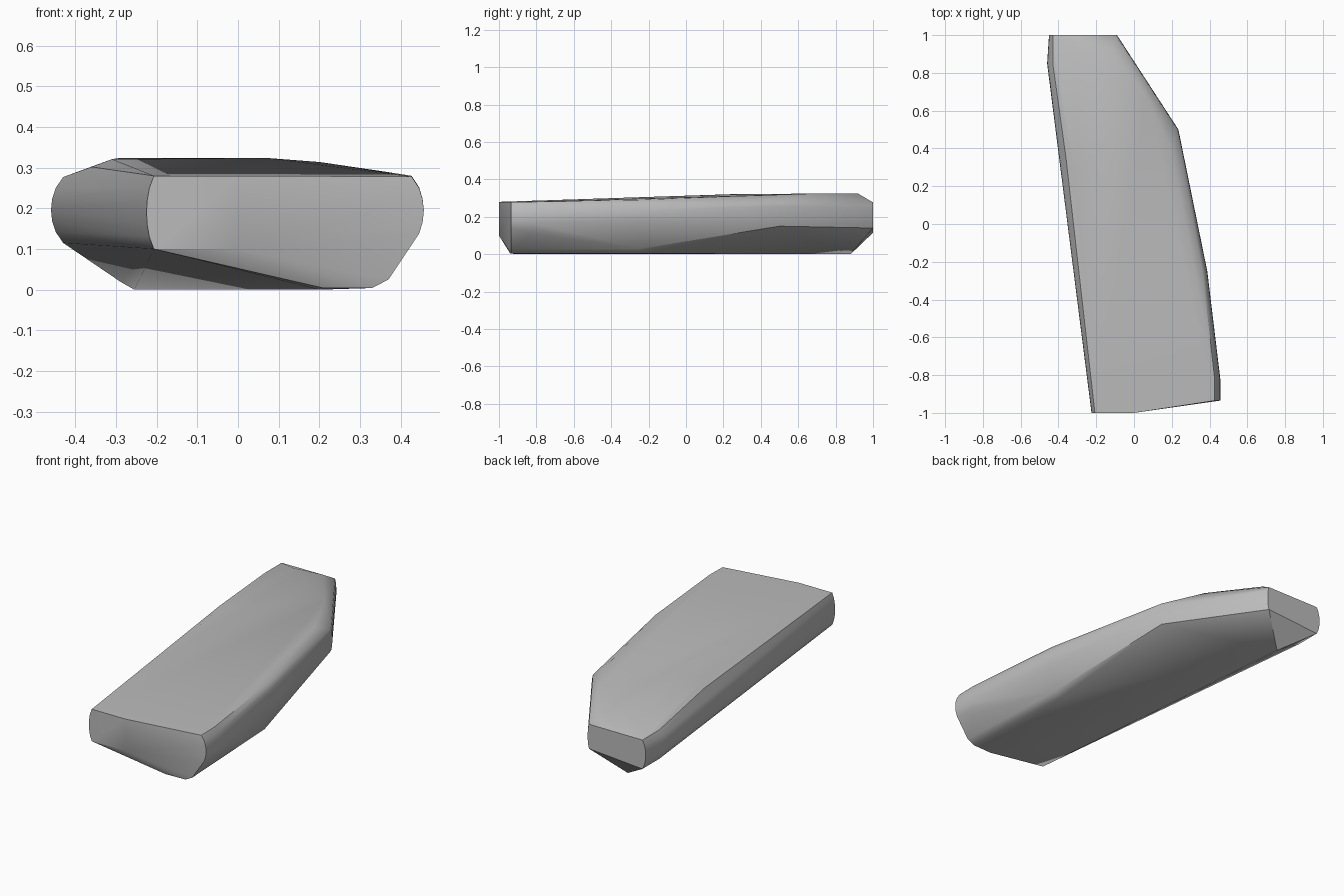
import bpy
import bmesh
import math

default_cube = bpy.data.objects.get("Cube")
if default_cube:
    bpy.data.objects.remove(default_cube, do_unlink=True)

grey = bpy.data.materials.new("stone grey")
grey.use_nodes = True
colour = (0.5, 0.5, 0.5, 1)
grey.diffuse_color = colour
grey.node_tree.nodes["Principled BSDF"].inputs["Base Color"].default_value = colour


def rounded_edge(x, y, low, high, bulge, inward, steps=6):
    """Points of a bowed upright edge, tucked inward at its two ends."""
    points = []
    for i in range(steps + 1):
        t = i / steps
        tuck = bulge * (1 - math.sin(math.pi * t) ** 0.7)
        points.append((x + inward * tuck, y, low + t * (high - low)))
    return points


# Bowed long left-hand wall
points = rounded_edge(-0.225, -1, 0.1, 0.28, 0.018, 1)
points += rounded_edge(-0.46, 0.85, 0.115, 0.277, 0.03, 1)
points += rounded_edge(-0.45, 1, 0.115, 0.277, 0.02, 1)

# Bowed opposite wall, bending round to the narrow end
points += rounded_edge(0.457, -0.935, 0.11, 0.278, 0.03, -1)
points += rounded_edge(0.457, -0.82, 0.11, 0.28, 0.03, -1)
points += rounded_edge(0.388, -0.25, 0.13, 0.29, 0.025, -1)
points += rounded_edge(0.235, 0.5, 0.15, 0.277, 0.008, -1)
points += rounded_edge(-0.09, 1, 0.14, 0.277, 0.008, -1)

# Gently raised top
points += [(0.2, 0.38, 0.314), (0.07, 0.67, 0.324), (-0.12, 0.92, 0.324),
           (-0.29, 0.9, 0.324), (-0.31, 0.25, 0.321), (-0.36, 0.35, 0.302)]

# Blunt front and tapered underside
points += [(0, -1, 0.1), (0, -1, 0.28), (0.37, -0.935, 0.025),
           (0.33, -0.935, 0.004), (0.21, -0.94, 0.004),
           (0.34, -0.25, 0.028), (0.3, -0.25, 0.004),
           (-0.255, 0.88, 0), (-0.29, 0.89, 0.02), (0.2, -0.9, 0)]

# Wrap the outline into one solid
mesh = bpy.data.meshes.new("stone_slab")
slab = bpy.data.objects.new("stone_slab", mesh)
bpy.context.collection.objects.link(slab)
bm = bmesh.new()
for p in points:
    bm.verts.new(p)
hull = bmesh.ops.convex_hull(bm, input=bm.verts[:])
loose = {g for g in hull["geom_interior"] + hull["geom_unused"]
         if isinstance(g, bmesh.types.BMVert)}
bmesh.ops.delete(bm, geom=list(loose), context="VERTS")
bmesh.ops.dissolve_limit(bm, angle_limit=math.radians(1),
                         verts=bm.verts[:], edges=bm.edges[:])
bmesh.ops.recalc_face_normals(bm, faces=bm.faces[:])
bm.to_mesh(mesh)
bm.free()
mesh.materials.append(grey)

bpy.ops.object.select_all(action="DESELECT")
slab.select_set(True)
bpy.context.view_layer.objects.active = slab
bpy.ops.object.shade_smooth_by_angle(angle=math.radians(30))
